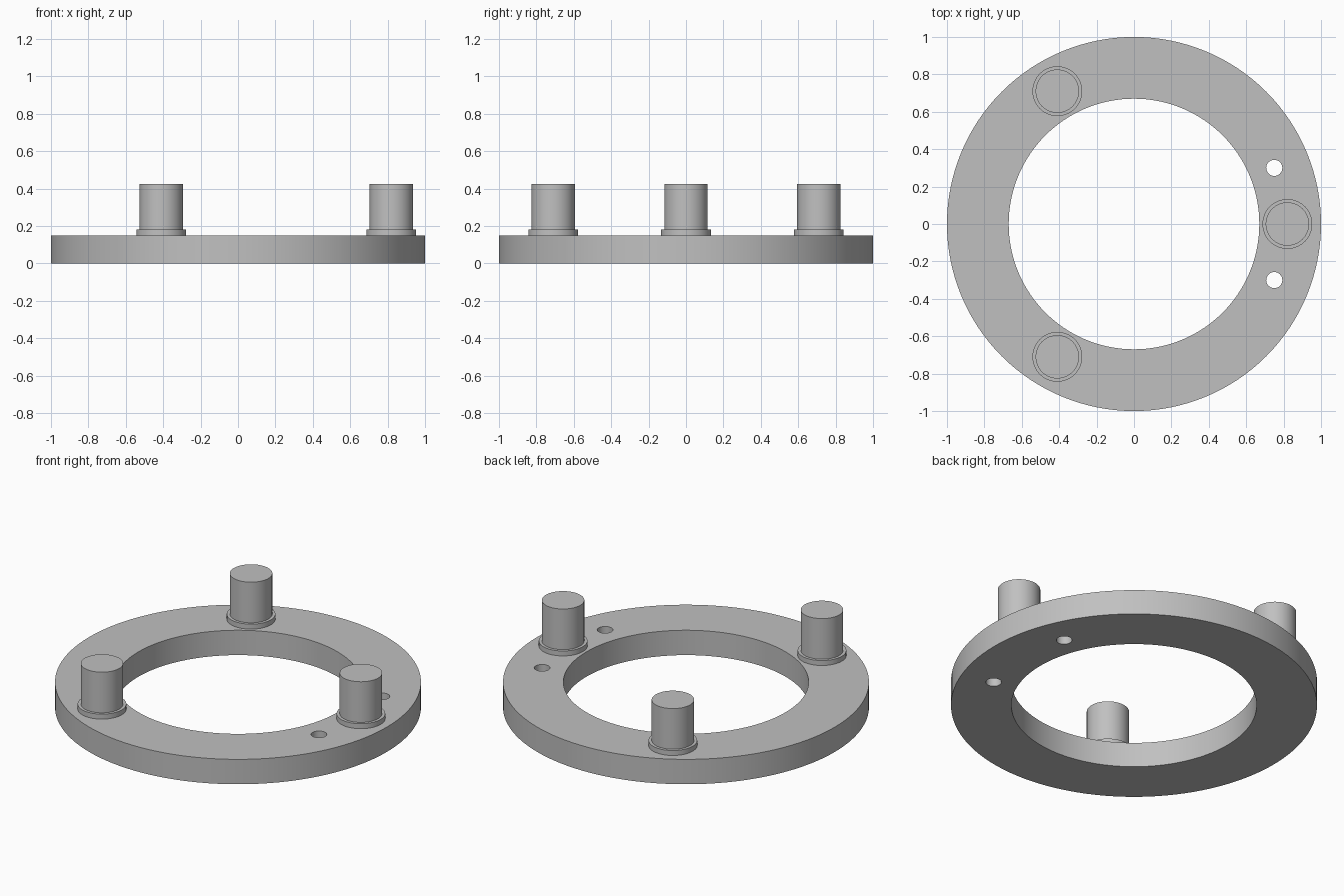
import bpy
from math import cos, sin, radians

cube = bpy.data.objects.get("Cube")
if cube:
    bpy.data.objects.remove(cube, do_unlink=True)

grey = bpy.data.materials.new("plain grey")
grey.use_nodes = True
grey.diffuse_color = (0.53, 0.53, 0.53, 1)
grey.node_tree.nodes["Principled BSDF"].inputs["Base Color"].default_value = grey.diffuse_color

RING_TOP = 0.15
FLANGE_TOP = 0.18
PEG_TOP = 0.425
PEG_ORBIT = 0.82


def cylinder(name, x, y, radius, bottom, top, sides):
    bpy.ops.mesh.primitive_cylinder_add(
        vertices=sides, radius=radius, depth=top - bottom,
        location=(x, y, (bottom + top) / 2))
    obj = bpy.context.object
    obj.name = obj.data.name = name
    obj.data.materials.append(grey)
    return obj


def smooth(obj):
    bpy.ops.object.select_all(action='DESELECT')
    obj.select_set(True)
    bpy.context.view_layer.objects.active = obj
    bpy.ops.object.shade_smooth_by_angle(angle=radians(30))


# Base ring: a disc with the centre opening and two screw holes cut through
ring = cylinder("base_ring", 0, 0, 1, 0, RING_TOP, 128)
cutters = [cylinder("opening_cutter", 0, 0, 0.67, -0.1, 0.3, 128)]
for side in (-1, 1):
    cutters.append(cylinder("screw_hole_cutter", 0.75, side * 0.3, 0.043, -0.1, 0.3, 32))

bpy.context.view_layer.objects.active = ring
for cutter in cutters:
    cutter.hide_render = True
    cut = ring.modifiers.new("cut", 'BOOLEAN')
    cut.operation = 'DIFFERENCE'
    cut.solver = 'EXACT'
    cut.object = cutter
    bpy.ops.object.modifier_apply(modifier=cut.name)
for cutter in cutters:
    bpy.data.objects.remove(cutter, do_unlink=True)
smooth(ring)

# Three pegs, each standing on a low flange, evenly spaced round the ring
for label, angle in (("left", 0), ("back", 120), ("front", 240)):
    x = PEG_ORBIT * cos(radians(angle))
    y = PEG_ORBIT * sin(radians(angle))
    smooth(cylinder(label + "_peg_flange", x, y, 0.133, RING_TOP, FLANGE_TOP, 64))
    smooth(cylinder(label + "_peg", x, y, 0.116, FLANGE_TOP, PEG_TOP, 64))
